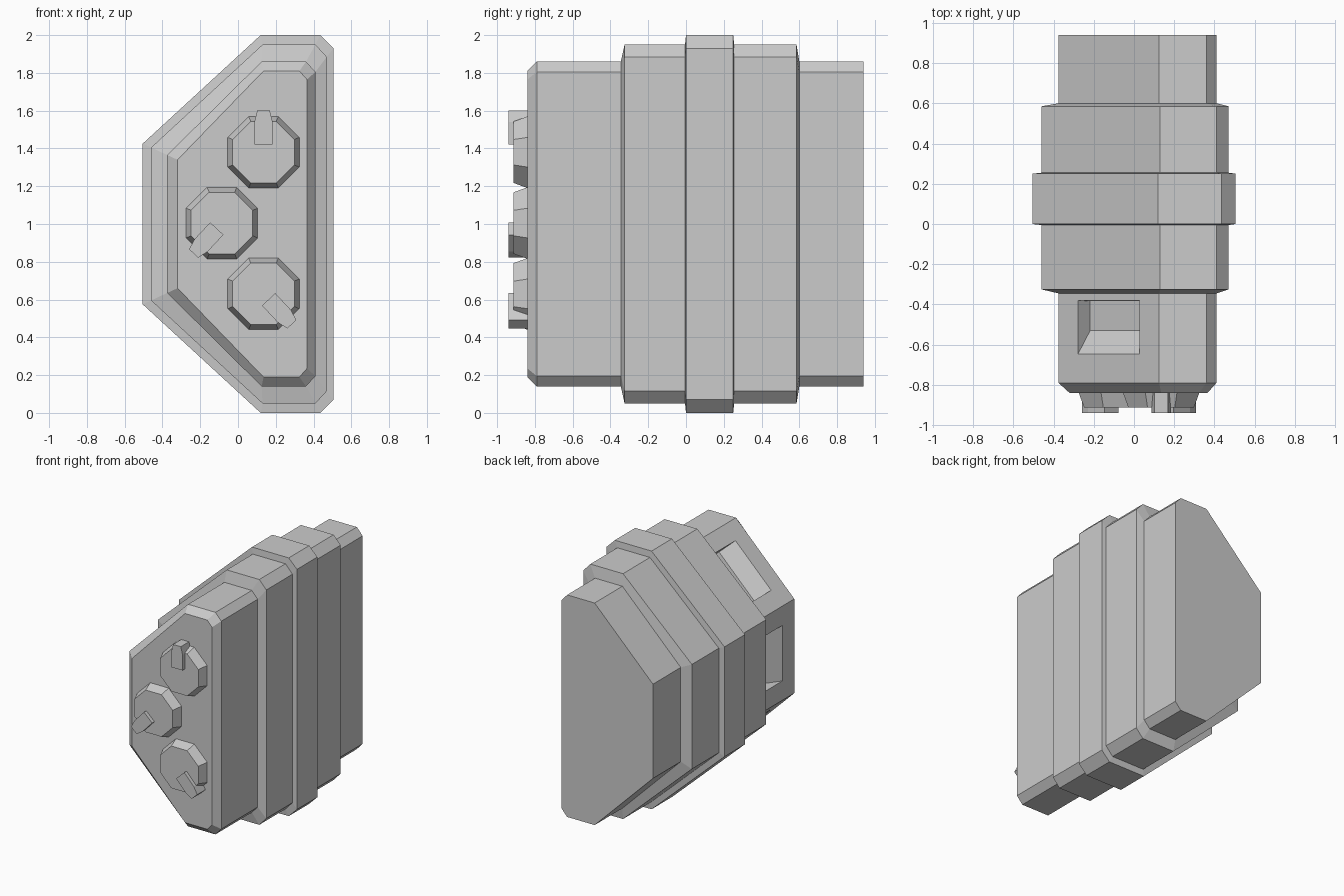
import bpy, bmesh, math
from mathutils import Vector

if "Cube" in bpy.data.objects:
    bpy.data.objects.remove(bpy.data.objects["Cube"])


def loft(name, rings):
    """Skin a list of closed vertex rings and cap both ends."""
    bm = bmesh.new()
    vs = [[bm.verts.new(p) for p in r] for r in rings]
    n = len(rings[0])
    for a, b in zip(vs, vs[1:]):
        for i in range(n):
            j = (i + 1) % n
            bm.faces.new((a[i], a[j], b[j], b[i]))
    bm.faces.new(vs[0])
    bm.faces.new(vs[-1])
    bmesh.ops.recalc_face_normals(bm, faces=bm.faces)
    me = bpy.data.meshes.new(name)
    bm.to_mesh(me)
    bm.free()
    ob = bpy.data.objects.new(name, me)
    bpy.context.collection.objects.link(ob)
    return ob


def outline(half):
    """Mirror the upper half profile about z = 1."""
    return half + [(x, 2 - z) for x, z in reversed(half)]


# Body: one stepped loft along y
face = outline([(-0.32, 1.34), (0.135, 1.81), (0.325, 1.81), (0.365, 1.765)])
inner = outline([(-0.375, 1.365), (0.125, 1.86), (0.36, 1.86), (0.41, 1.805)])
mid = outline([(-0.46, 1.405), (0.13, 1.95), (0.41, 1.95), (0.47, 1.885)])
outer = outline([(-0.505, 1.425), (0.12, 2.0), (0.435, 2.0), (0.505, 1.93)])
steps = [(-0.84, face), (-0.79, inner), (-0.345, inner), (-0.325, mid),
         (-0.005, mid), (0.0, outer), (0.25, outer), (0.255, mid),
         (0.585, mid), (0.60, inner), (0.94, inner)]
body = loft("body", [[(x, y, z) for x, z in prof] for y, prof in steps])

# Ramped grip pockets in the left face and both slanted faces
pocket = [(-0.713, -0.05), (-0.53, 0.085), (-0.383, 0.085), (-0.378, -0.05)]
corners = [(0.125, 0.14), (-0.375, 0.635), (-0.375, 1.365), (0.125, 1.86)]
for (x0, z0), (x1, z1) in zip(corners, corners[1:]):
    centre = Vector(((x0 + x1) / 2, 0, (z0 + z1) / 2))
    along = Vector((x1 - x0, 0, z1 - z0)).normalized()
    inward = Vector((along.z, 0, -along.x))
    cutter = loft("pocket_cutter",
                  [[centre + along * t + inward * d + Vector((0, y, 0))
                    for y, d in pocket] for t in (-0.215, 0.215)])
    cutter.hide_render = True
    mod = body.modifiers.new("pocket", "BOOLEAN")
    mod.operation = "DIFFERENCE"
    mod.solver = "EXACT"
    mod.object = cutter
    bpy.context.view_layer.objects.active = body
    bpy.ops.object.modifier_apply(modifier=mod.name)
    bpy.data.objects.remove(cutter)

# Octagonal knobs, each with a pointer
pointer = [(-0.048, 0.04), (0.048, 0.04), (0.048, 0.16),
           (0.033, 0.22), (-0.033, 0.22), (-0.048, 0.16)]
knobs = [("upper", 0.135, 1.38, 0), ("middle", -0.085, 1.005, 137),
         ("lower", 0.135, 0.63, -137)]
for label, cx, cz, turn in knobs:
    rings = []
    for y, flat in ((-0.83, 0.193), (-0.912, 0.163)):
        r = flat / math.cos(math.pi / 8)
        rings.append([(cx + r * math.cos((k + 0.5) * math.pi / 4), y,
                       cz + r * math.sin((k + 0.5) * math.pi / 4))
                      for k in range(8)])
    loft(label + "_knob", rings)
    c, s = math.cos(math.radians(turn)), math.sin(math.radians(turn))
    loft(label + "_knob_pointer",
         [[(cx + u * c - v * s, y, cz + u * s + v * c) for u, v in pointer]
          for y in (-0.94, -0.835)])
